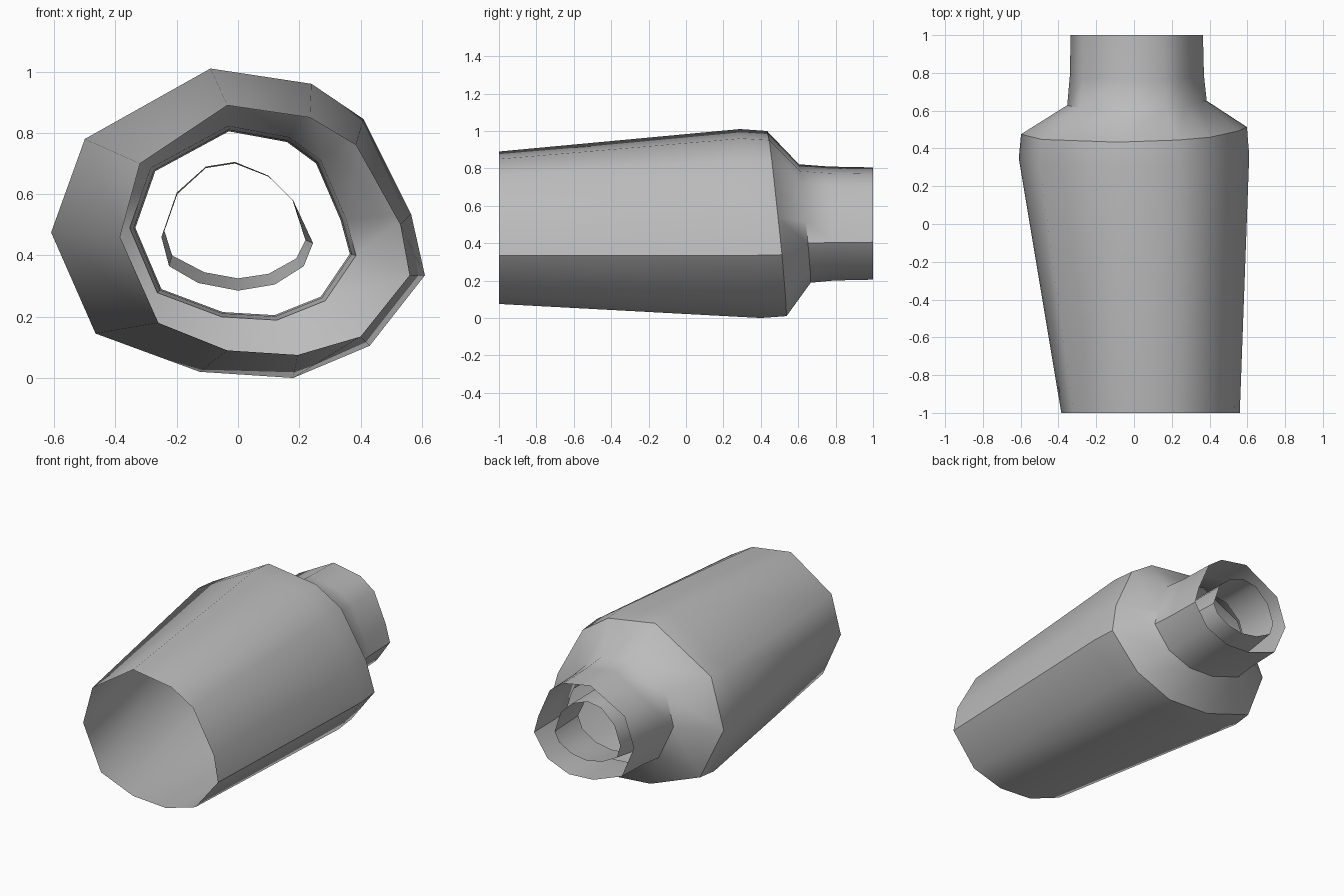
import bpy
import bmesh
import math

cube = bpy.data.objects.get("Cube")
if cube:
    bpy.data.objects.remove(cube, do_unlink=True)

grey = bpy.data.materials.new("plain grey")
grey.use_nodes = True
grey.diffuse_color = (0.5, 0.5, 0.5, 1)
grey.node_tree.nodes["Principled BSDF"].inputs["Base Color"].default_value = (0.5, 0.5, 0.5, 1)

# Irregular cross-sections as (x, z), clockwise from the top
MOUTH = [(-.035, .89), (.235, .85), (.385, .76), (.53, .50), (.56, .335), (.40, .135),
         (.195, .075), (-.035, .09), (-.26, .18), (-.385, .46), (-.32, .70)]
BELLY = [(-.09, 1.01), (.24, .96), (.41, .845), (.565, .535), (.61, .335), (.43, .105),
         (.18, 0), (-.125, .02), (-.465, .145), (-.61, .475), (-.50, .78)]
NECK = [(-.03, .805), (.16, .77), (.255, .70), (.335, .515), (.365, .405), (.27, .265),
        (.12, .205), (-.05, .215), (-.25, .29), (-.335, .49), (-.27, .675)]
TUBE_FRONT = [(-.01, .705), (.1, .66), (.18, .58), (.245, .44), (.215, .365), (.12, .305),
              (0, .285), (-.13, .31), (-.225, .365), (-.25, .46), (-.2, .605), (-.105, .69)]
TUBE_BACK = [(-.01, .70), (.1, .657), (.178, .58), (.22, .45), (.19, .39), (.1, .34),
             (0, .325), (-.11, .345), (-.215, .4), (-.24, .48), (-.198, .60), (-.105, .685)]


def ring(section, y, tilt_z=0, tilt_x=0, scale=1):
    """Place a cross-section at depth y, leaning with height and side."""
    points = []
    for x, z in section:
        x, z = x * scale, .5 + (z - .5) * scale
        points.append((x, y + tilt_z * (z - .5) + tilt_x * x, z))
    return points


def loft(name, rings, sharp_rings=()):
    """Skin open rings into a single-walled shell."""
    bm = bmesh.new()
    loops = [[bm.verts.new(p) for p in r] for r in rings]
    n = len(loops[0])
    for a, b in zip(loops, loops[1:]):
        for i in range(n):
            j = (i + 1) % n
            bm.faces.new((a[i], b[i], b[j], a[j]))
    bm.normal_update()
    # Smooth everywhere except strong corners and the chosen rings
    for face in bm.faces:
        face.smooth = True
    for edge in bm.edges:
        edge.smooth = edge.calc_face_angle(0) < math.radians(45)
    for k in sharp_rings:
        for i in range(n):
            bm.edges.get((loops[k][i], loops[k][(i + 1) % n])).smooth = False
    mesh = bpy.data.meshes.new(name)
    bm.to_mesh(mesh)
    bm.free()
    mesh.materials.append(grey)
    obj = bpy.data.objects.new(name, mesh)
    bpy.context.collection.objects.link(obj)
    return obj


# Hollow body, shoulder and neck
loft("body_shell", [
    ring(MOUTH, -1),
    ring(BELLY, .345, -.11),
    ring(BELLY, .485, -.1, .02, .98),
    ring(NECK, .635, -.095, .02, 1.055),
    ring(NECK, .78, -.05, 0, 1.015),
    ring(NECK, 1),
], sharp_rings=[2])

# Loose tube inside the neck
loft("inner_tube", [ring(TUBE_FRONT, .73), ring(TUBE_BACK, 1)])
